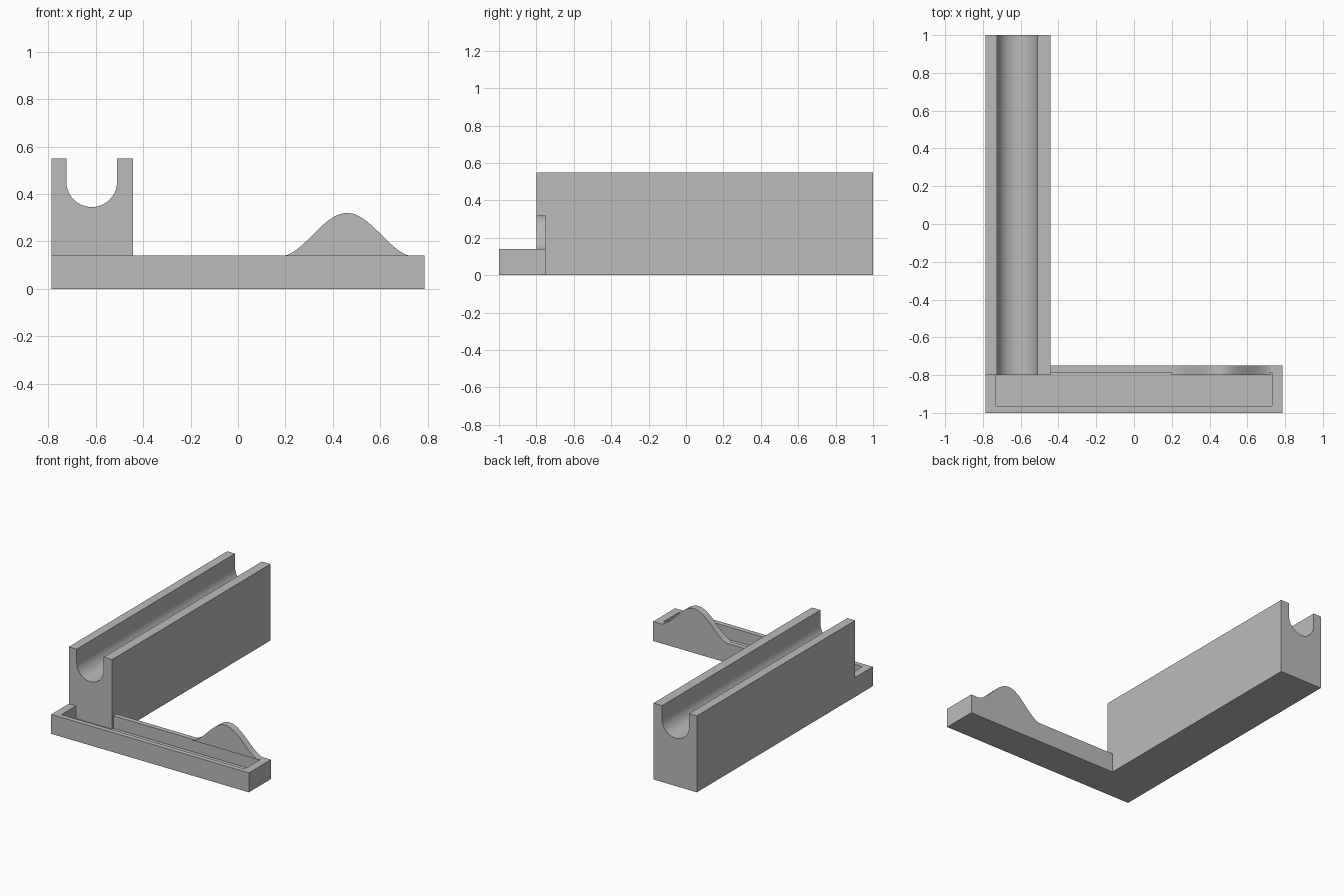
import bpy, bmesh, math

cube = bpy.data.objects.get("Cube")
if cube:
    bpy.data.objects.remove(cube, do_unlink=True)

grey = bpy.data.materials.new("plain_grey")
grey.use_nodes = True
colour = (0.5, 0.5, 0.5, 1)
grey.diffuse_color = colour
grey.node_tree.nodes["Principled BSDF"].inputs["Base Color"].default_value = colour

X_END, TRAY_TOP = 0.787, 0.14
TRAY_FRONT, BLOCK_FRONT, TRAY_BACK = -1.0, -0.8, -0.75


def finish(name, bm):
    bmesh.ops.recalc_face_normals(bm, faces=bm.faces)
    mesh = bpy.data.meshes.new(name)
    bm.to_mesh(mesh)
    bm.free()
    mesh.materials.append(grey)
    obj = bpy.data.objects.new(name, mesh)
    bpy.context.collection.objects.link(obj)
    bpy.ops.object.select_all(action='DESELECT')
    obj.select_set(True)
    bpy.context.view_layer.objects.active = obj
    bpy.ops.object.shade_smooth_by_angle(angle=math.radians(30))
    return obj


def extrude_profile(name, points, y0, y1):
    """Extrude an x-z outline along y."""
    bm = bmesh.new()
    face = bm.faces.new([bm.verts.new((x, y0, z)) for x, z in points])
    new = bmesh.ops.extrude_face_region(bm, geom=[face])["geom"]
    verts = [g for g in new if isinstance(g, bmesh.types.BMVert)]
    bmesh.ops.translate(bm, verts=verts, vec=(0, y1 - y0, 0))
    return finish(name, bm)


# Shallow tray with a sunken floor
bm = bmesh.new()
bmesh.ops.create_cube(bm, size=1)
for v in bm.verts:
    v.co.x *= 2 * X_END
    v.co.y = TRAY_FRONT if v.co.y < 0 else TRAY_BACK
    v.co.z = 0 if v.co.z < 0 else TRAY_TOP
bm.normal_update()
top = max(bm.faces, key=lambda f: f.calc_center_median().z)
bmesh.ops.inset_region(bm, faces=[top], thickness=0.05)
for v in top.verts:
    v.co.x = math.copysign(0.73, v.co.x)
floor = bmesh.ops.extrude_face_region(bm, geom=[top])["geom"]
for v in (g for g in floor if isinstance(g, bmesh.types.BMVert)):
    v.co.z = 0.05
if top.is_valid:
    bmesh.ops.delete(bm, geom=[top], context='FACES_ONLY')
finish("tray", bm)

# Long block with a round-bottomed groove
radius, groove_x, groove_z, height, inner_x = 0.107, -0.617, 0.452, 0.55, -0.442
steps = 32
arc = [(groove_x + radius * math.cos(math.pi * i / steps),
        groove_z - radius * math.sin(math.pi * i / steps)) for i in range(steps + 1)]
outline = [(-X_END, 0), (inner_x, 0), (inner_x, height), (groove_x + radius, height)]
outline += arc + [(groove_x - radius, height), (-X_END, height)]
extrude_profile("grooved_block", outline, BLOCK_FRONT, 1.0)

# Bell-shaped hump on the rear rim
centre, half, spread, base, rise = 0.46, 0.262, 0.29, 0.135, 0.185
hump = []
for i in range(41):
    dx = half * (1 - i / 20)
    z = base + rise * (1 + math.cos(math.pi * dx / spread)) / 2
    hump.append((centre + dx, max(z, TRAY_TOP)))
extrude_profile("rim_hump", hump, BLOCK_FRONT, TRAY_BACK)
